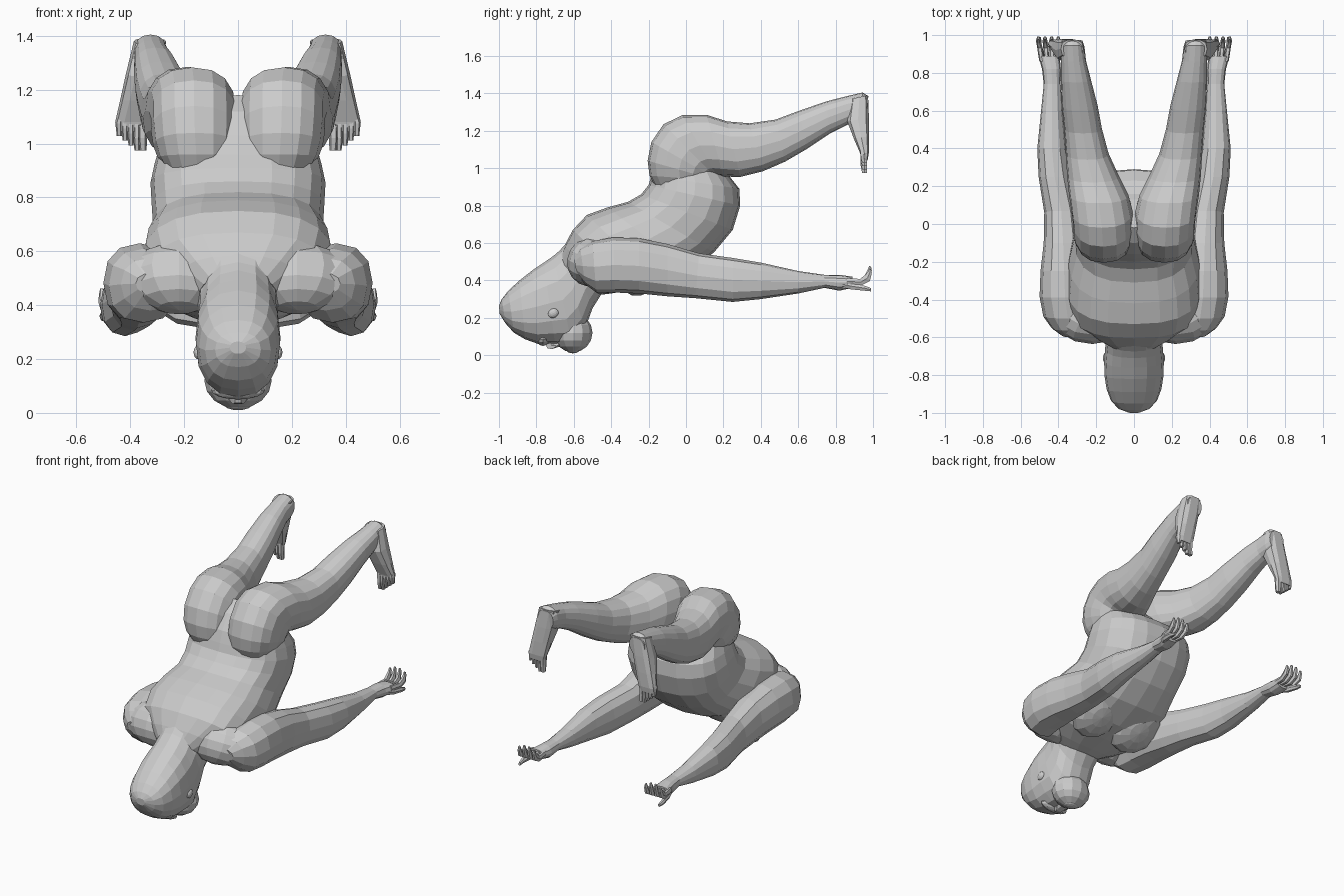
import bpy, bmesh, math
from mathutils import Vector


def finish(name, bm, mirror):
    bmesh.ops.recalc_face_normals(bm, faces=bm.faces[:])
    me = bpy.data.meshes.new(name)
    bm.to_mesh(me)
    bm.free()
    ob = bpy.data.objects.new(name, me)
    bpy.context.collection.objects.link(ob)
    if mirror:
        ob.modifiers.new("mirror", 'MIRROR')
    return ob


def loft(name, rings, n=14, mirror=False, power=2.3):
    """Skin rings given as (y1, z1, y2, z2, centre_x, half_width)."""
    bm = bmesh.new()
    prev = first = None
    sq = lambda v: math.copysign(abs(v) ** (2 / power), v)
    for y1, z1, y2, z2, cx, w in rings:
        ring = []
        for i in range(n):
            a = 2 * math.pi * i / n
            c, s = sq(math.cos(a)), sq(math.sin(a))
            ring.append(bm.verts.new((cx + w * c, (y1 + y2 + (y1 - y2) * s) / 2,
                                      (z1 + z2 + (z1 - z2) * s) / 2)))
        if prev:
            for i in range(n):
                j = (i + 1) % n
                bm.faces.new((prev[i], prev[j], ring[j], ring[i]))
        first = first or ring
        prev = ring
    bm.faces.new(first)
    bm.faces.new(prev)
    return finish(name, bm, mirror)


def blob(name, loc, scale, tilt=0, mirror=False):
    bm = bmesh.new()
    bmesh.ops.create_uvsphere(bm, u_segments=12, v_segments=8, radius=1)
    ca, sa = math.cos(tilt), math.sin(tilt)
    for v in bm.verts:
        x, y, z = (v.co[i] * scale[i] for i in range(3))
        v.co = Vector(loc) + Vector((x, y * ca - z * sa, y * sa + z * ca))
    return finish(name, bm, mirror)


# torso, from neck base to pelvis (back point, front point)
loft("torso", [
    (-.68, .51, -.48, .32, 0, .15),
    (-.65, .585, -.40, .33, 0, .24),
    (-.605, .67, -.28, .35, 0, .335),
    (-.53, .75, -.14, .38, 0, .355),
    (-.42, .79, .02, .45, 0, .345),
    (-.31, .82, .15, .55, 0, .315),
    (-.24, .86, .25, .67, 0, .32),
    (-.20, .91, .29, .80, 0, .325),
    (-.185, .96, .285, .89, 0, .31),
    (-.16, 1.03, .23, .96, 0, .29),
    (-.10, 1.12, .16, 1.0, 0, .24),
    (-.02, 1.18, .13, 1.04, 0, .14)], 20, power=2.5)

# head and neck
loft("head", [
    (-1.0, .265, -.996, .22, 0, .03),
    (-.985, .30, -.965, .17, 0, .085),
    (-.95, .345, -.92, .12, 0, .122),
    (-.89, .40, -.86, .085, 0, .145),
    (-.82, .455, -.79, .06, 0, .156),
    (-.76, .495, -.70, .06, 0, .158),
    (-.71, .53, -.61, .06, 0, .153),
    (-.675, .56, -.54, .14, 0, .148),
    (-.64, .60, -.50, .25, 0, .15),
    (-.59, .65, -.45, .33, 0, .17)], 16)
blob("jaw", (0, -.605, .12), (.125, .105, .105))
blob("brow", (0, -.765, .085), (.10, .035, .035))
loft("nose", [(-.76, .08, -.73, .10, 0, .015), (-.745, .035, -.69, .07, 0, .022),
              (-.72, .03, -.66, .07, 0, .035), (-.66, .05, -.64, .09, 0, .025)], 6)
blob("mouth", (0, -.605, .035), (.055, .04, .025))
blob("ear", (.148, -.71, .225), (.017, .03, .025), .5, True)

# chest and shoulder muscles
blob("pectoral", (.15, -.17, .44), (.165, .18, .08), .62, True)
blob("trapezius", (.22, -.505, .50), (.20, .13, .135), -.5, True)

# arms, shoulder to palm (upper point, lower point)
loft("arm", [
    (-.60, .52, -.585, .44, .31, .07),
    (-.565, .575, -.54, .38, .325, .11),
    (-.50, .61, -.48, .335, .35, .13),
    (-.39, .63, -.38, .335, .365, .135),
    (-.25, .625, -.25, .33, .37, .125),
    (-.10, .595, -.10, .315, .375, .103),
    (.07, .545, .05, .305, .385, .09),
    (.25, .52, .25, .285, .42, .085),
    (.40, .495, .40, .30, .435, .077),
    (.60, .45, .60, .33, .435, .057),
    (.74, .43, .74, .36, .433, .045),
    (.82, .43, .82, .345, .437, .05),
    (.89, .42, .89, .36, .45, .056)], 12, True)
# fingers, curling upward and fanned across the palm
for i in range(4):
    x = .407 + i * .027
    dx = .008 * i - .006
    h = .014 * (1.5 - abs(i - 1.5))
    loft(f"finger_{i + 1}", [
        (.86, .415, .86, .375, x, .013),
        (.93, .41, .94, .372, x + dx * .6, .014),
        (.955, .43, .985, .395, x + dx, .013),
        (.97, .445 + h, .995, .44 + h, x + dx, .010),
        (.978, .463 + h, .99, .46 + h, x + dx, .006)], 6, True)
loft("thumb", [(.80, .41, .83, .36, .465, .018), (.88, .39, .88, .35, .488, .017),
               (.95, .375, .955, .343, .502, .013), (.99, .36, .99, .34, .50, .008)], 6, True)

# buttocks and legs, rings fanned around the groin then down to the heel
loft("leg", [
    (-.165, .90, .12, .92, .15, .12),
    (-.195, .96, .13, .935, .155, .143),
    (-.205, 1.04, .13, .945, .16, .155),
    (-.185, 1.14, .14, .955, .163, .16),
    (-.12, 1.235, .15, .96, .164, .16),
    (-.02, 1.283, .165, .96, .17, .162),
    (.11, 1.285, .20, .955, .187, .157),
    (.22, 1.25, .29, .953, .217, .137),
    (.34, 1.24, .41, .983, .248, .113),
    (.48, 1.26, .53, 1.035, .27, .10),
    (.60, 1.305, .65, 1.105, .287, .095),
    (.75, 1.357, .77, 1.185, .307, .08),
    (.86, 1.385, .87, 1.235, .32, .066),
    (.945, 1.405, .93, 1.25, .325, .063),
    (.975, 1.385, .965, 1.27, .328, .055)], 16, True, 2.4)

# feet and toes
loft("foot", [
    (.88, 1.37, .975, 1.39, .327, .06),
    (.86, 1.25, .98, 1.27, .35, .066),
    (.895, 1.16, .98, 1.17, .373, .064),
    (.93, 1.08, .978, 1.08, .393, .063),
    (.94, 1.045, .972, 1.045, .397, .055)], 10, True, 3)
for i in range(5):
    x = .353 + i * .022
    tip = .975 + .018 * max(0, i - 1)
    w = .017 if i == 0 else .012
    loft(f"toe_{i + 1}", [
        (.93, 1.09, .975, 1.09, x, w),
        (.93, tip + .045, .97, tip + .045, x + .002, w),
        (.94, tip, .97, tip, x, w * .8)], 6, True)
